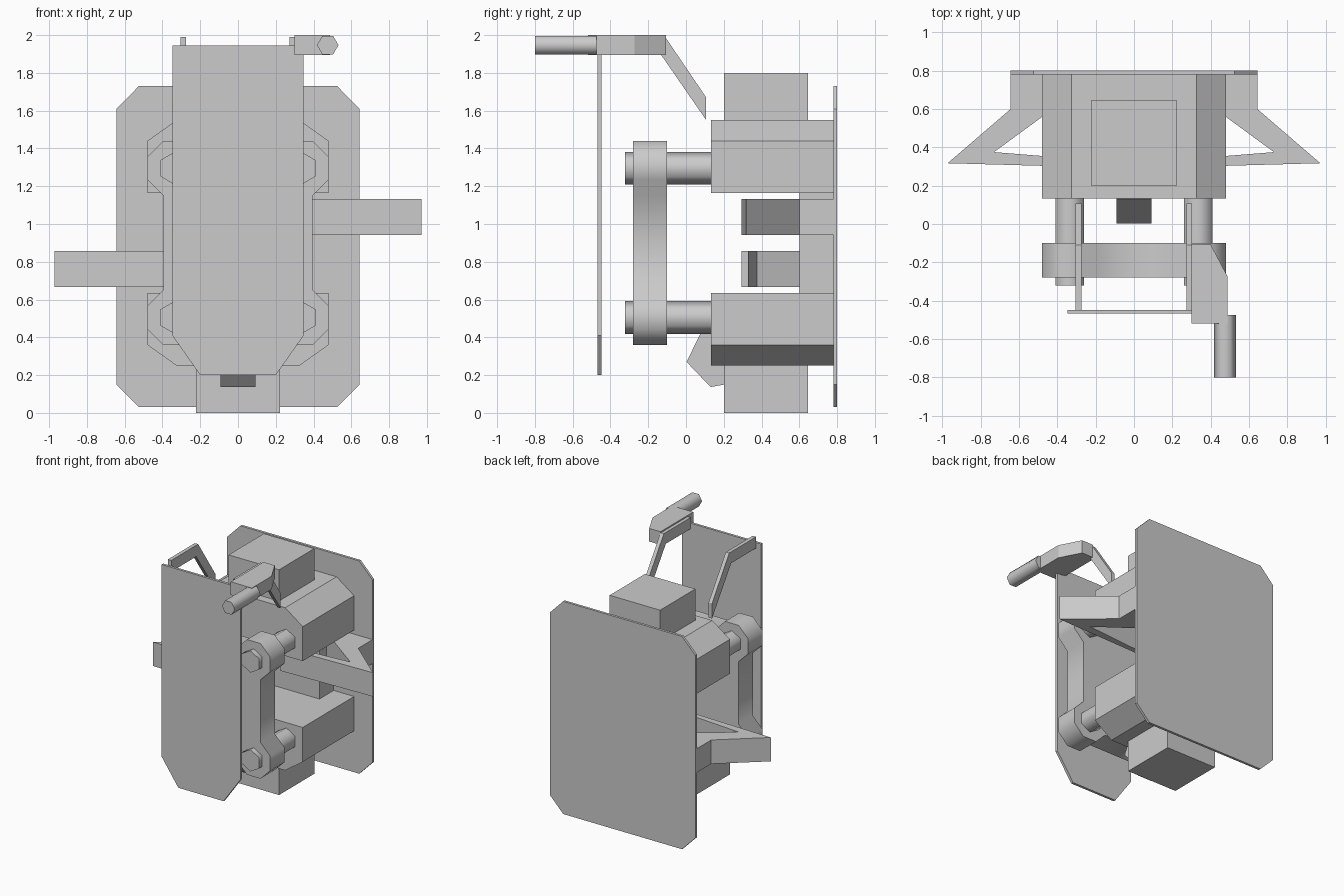
import bpy, bmesh, math
from mathutils import Vector

if "Cube" in bpy.data.objects:
    bpy.data.objects.remove(bpy.data.objects["Cube"])


def extrude(name, pts, axis, lo, hi, smooth=None):
    """Extrude a 2D profile along an axis: x takes (y,z), y takes (x,z), z takes (x,y)."""
    def place(a, b, c):
        return {'x': (c, a, b), 'y': (a, c, b), 'z': (a, b, c)}[axis]
    bm = bmesh.new()
    face = bm.faces.new([bm.verts.new(place(a, b, lo)) for a, b in pts])
    r = bmesh.ops.extrude_face_region(bm, geom=[face])
    shift = Vector(place(0, 0, hi - lo))
    bmesh.ops.translate(bm, vec=shift, verts=[v for v in r['geom'] if isinstance(v, bmesh.types.BMVert)])
    bmesh.ops.recalc_face_normals(bm, faces=bm.faces)
    me = bpy.data.meshes.new(name)
    bm.to_mesh(me)
    bm.free()
    ob = bpy.data.objects.new(name, me)
    bpy.context.collection.objects.link(ob)
    if smooth:
        bpy.ops.object.select_all(action='DESELECT')
        ob.select_set(True)
        bpy.context.view_layer.objects.active = ob
        bpy.ops.object.shade_smooth_by_angle(angle=math.radians(smooth))
    return ob


def sym(half):
    """Complete a right-half profile by mirroring it across x = 0."""
    return half + [(-a, b) for a, b in reversed(half)]


def box(name, x, y, z):
    return extrude(name, sym([(x, z[0]), (x, z[1])]), 'y', *y)


def hexagon(cx, cz, r, start):
    return [(cx + r * math.cos(math.radians(start + 60 * i)),
             cz + r * math.sin(math.radians(start + 60 * i))) for i in range(6)]


MID = 0.9  # height about which the drive units mirror

# Chamfered back plate and front shield
extrude('back_plate', sym([(.525, .03), (.643, .15), (.643, 1.61), (.525, 1.73)]), 'y', .78, .8)
extrude('front_shield', sym([(.2, .2), (.348, .41), (.348, 1.945)]), 'y', -.468, -.448)

# Upper and lower housings, end boxes and rods
for label, s in (('upper', 1), ('lower', -1)):
    housing = [(.48, .265), (.48, .54), (.325, .65)]
    extrude(label + '_housing', sym([(x, MID + s * h) for x, h in housing]), 'y', .132, .78)
    box(label + '_box', .223, (.2, .645), sorted((MID + s * .64, MID + s * .9)))
    for side, m in (('left', -1), ('right', 1)):
        extrude(f'{label}_{side}_rod', hexagon(m * .335, MID + s * .395, .087, 30),
                'y', -.322, .14, 65)

# Rear column joining the housings
box('rear_column', .3, (.6, .785), (.6, 1.2))

# Link plate with an octagonal collar at each corner
quarter = [(.19, .455), (.275, .54), (.395, .54), (.48, .455), (.48, .335), (.395, .25)]
extrude('link_plate', sym([(x, MID + h) for x, h in quarter] +
                          [(x, MID - h) for x, h in reversed(quarter)]), 'y', -.28, -.1, 50)

# Hooked side brackets at staggered heights
hook = [(.17, .785), (.643, .785), (.643, .6), (.972, .317), (.17, .295), (.17, .33), (.73, .375)]
extrude('right_bracket', hook, 'z', .942, 1.133)
extrude('left_bracket', [(-x, y) for x, y in hook], 'z', .667, .858)

# Lug under the lower housing
extrude('lower_lug', [(.003, .27), (.13, .137), (.23, .155), (.23, .52), (.13, .53)],
        'x', -.092, .092)

# Bent rails behind the shield top
rail = [(-.45, 1.9), (-.45, 1.99), (-.11, 1.99), (.107, 1.67), (.107, 1.55), (-.135, 1.9)]
extrude('left_rail', rail, 'x', -.305, -.275)
extrude('right_rail', rail, 'x', .273, .303)

# Side mount and its barrel
extrude('barrel_mount', [(.3, -.52), (.3, -.107), (.4, -.107), (.487, -.272), (.487, -.52)],
        'z', 1.895, 2.0)
extrude('barrel', hexagon(.475, 1.947, .057, 0), 'y', -.8, -.475, 65)
